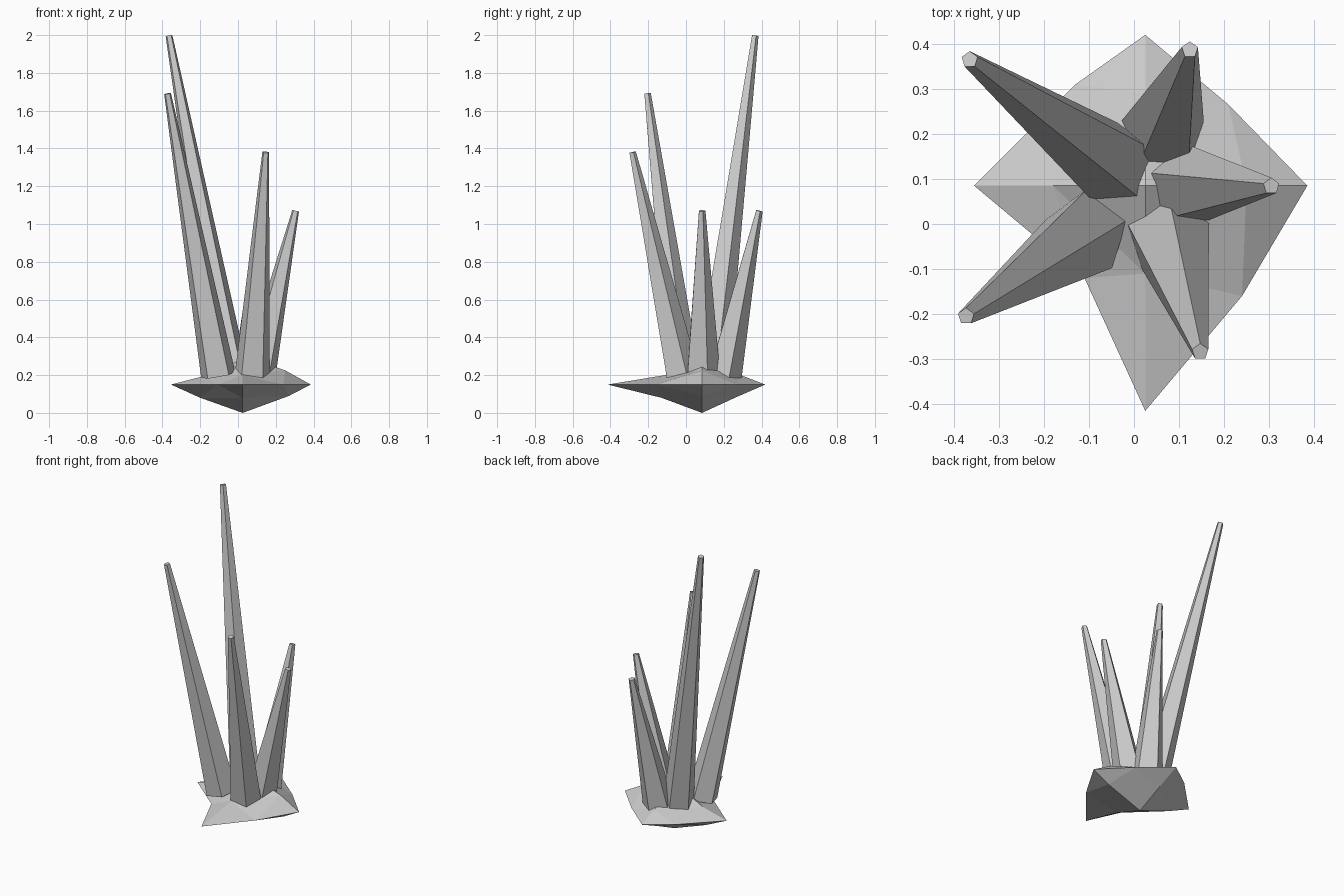
import bpy, bmesh
from mathutils import Vector, Matrix

if "Cube" in bpy.data.objects:
    bpy.data.objects.remove(bpy.data.objects["Cube"])

CX, CY, CZ = 0.025, 0.085, 0.15


def add_object(name, bm):
    bmesh.ops.recalc_face_normals(bm, faces=bm.faces)
    mesh = bpy.data.meshes.new(name)
    bm.to_mesh(mesh)
    bm.free()
    bpy.context.collection.objects.link(bpy.data.objects.new(name, mesh))


# Rock base: a once-divided octahedron, four spikes round a flat rim
bm = bmesh.new()
rim = [bm.verts.new((x, y, CZ)) for x, y in [
    (0.385, CY), (0.21, 0.265), (CX, 0.42), (-0.13, 0.31),
    (-0.355, CY), (-0.11, -0.12), (CX, -0.415), (0.24, -0.16)]]
halves = [
    (0.30, [(0.25, CY, 0.225), (CX, 0.29, 0.20), (-0.18, CY, 0.195), (CX, -0.11, 0.20)]),
    (0.00, [(0.27, CY, 0.09), (CX, 0.27, 0.085), (-0.20, CY, 0.08), (CX, -0.13, 0.08)])]
for apex_z, ring in halves:
    apex = bm.verts.new((CX, CY, apex_z))
    mids = [bm.verts.new(p) for p in ring]
    for i in range(4):
        a, b = mids[i], mids[(i + 1) % 4]
        tip_a, edge, tip_b = rim[2 * i], rim[2 * i + 1], rim[(2 * i + 2) % 8]
        for tri in ((tip_a, edge, a), (edge, tip_b, b), (a, edge, b), (a, b, apex)):
            bm.faces.new(tri)
add_object("rock_base", bm)


# Crystals: five-sided tapered shards leaning outwards
def crystal(name, foot, tip):
    foot, tip = Vector(foot), Vector(tip)
    axis = tip - foot
    turn = Vector((0, 0, 1)).rotation_difference(axis).to_matrix().to_4x4()
    place = Matrix.Translation((foot + tip) / 2) @ turn
    bm = bmesh.new()
    bmesh.ops.create_cone(bm, cap_ends=True, segments=5, radius1=0.096,
                          radius2=0.019, depth=axis.length, matrix=place)
    add_object(name, bm)


crystal("crystal_back_left", (-0.036, 0.129, 0.20), (-0.365, 0.365, 1.996))
crystal("crystal_front_left", (-0.105, -0.020, 0.20), (-0.373, -0.205, 1.69))
crystal("crystal_front_right", (0.075, -0.025, 0.20), (0.147, -0.284, 1.38))
crystal("crystal_right", (0.108, 0.085, 0.20), (0.305, 0.084, 1.07))
crystal("crystal_back_right", (0.064, 0.200, 0.20), (0.124, 0.387, 1.07))
